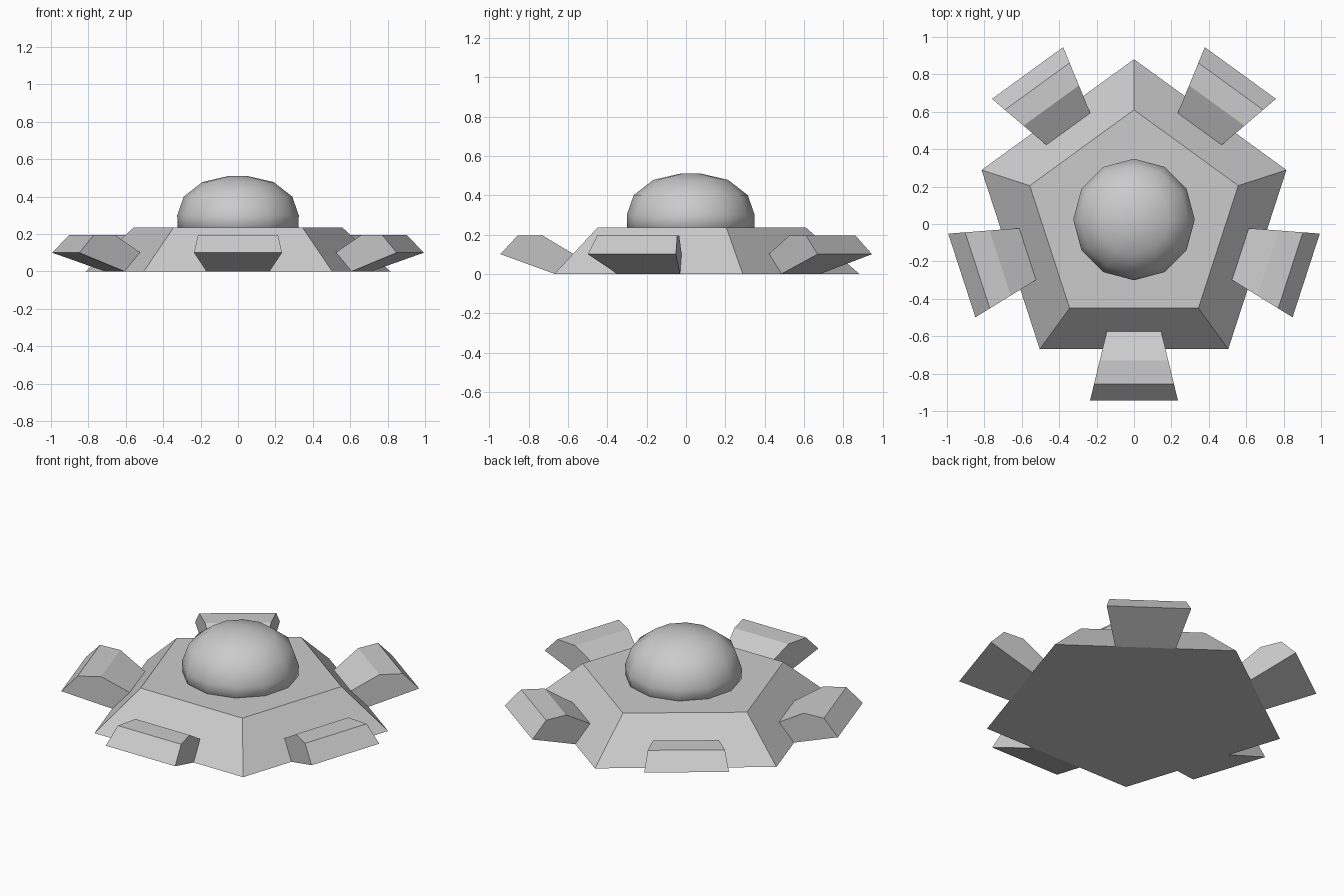
import bpy, bmesh
from math import sin, cos, pi, radians

old = bpy.data.objects.get("Cube")
if old:
    bpy.data.objects.remove(old, do_unlink=True)

CENTRE_Y = 0.024
DECK_Z = 0.235

grey = bpy.data.materials.new("light_grey")
grey.use_nodes = True
colour = (0.6, 0.6, 0.6, 1)
grey.diffuse_color = colour
grey.node_tree.nodes["Principled BSDF"].inputs["Base Color"].default_value = colour


def make_object(name, bm, smooth=False):
    bmesh.ops.recalc_face_normals(bm, faces=bm.faces[:])
    for face in bm.faces:
        face.smooth = smooth
    mesh = bpy.data.meshes.new(name)
    bm.to_mesh(mesh)
    bm.free()
    mesh.materials.append(grey)
    obj = bpy.data.objects.new(name, mesh)
    obj.location.y = CENTRE_Y
    bpy.context.collection.objects.link(obj)
    return obj


def loft(bm, rings):
    """Join matching rings of points with quads and cap both ends."""
    loops = [[bm.verts.new(p) for p in ring] for ring in rings]
    n = len(loops[0])
    for a, b in zip(loops, loops[1:]):
        for i in range(n):
            j = (i + 1) % n
            bm.faces.new((a[i], a[j], b[j], b[i]))
    bm.faces.new(loops[0])
    bm.faces.new(loops[-1])


def ring(radius, z, sides):
    angles = [pi / 2 + 2 * pi * i / sides for i in range(sides)]
    return [(radius * cos(a), radius * sin(a), z) for a in angles]


# Five-sided tapered hull
bm = bmesh.new()
loft(bm, [ring(0.857, 0, 5), ring(0.586, DECK_Z, 5)])
make_object("hull", bm)

# Rounded cabin dome, sunk slightly into the deck
bm = bmesh.new()
dome_profile = [(0.323, 0.2), (0.325, 0.3), (0.29, 0.4), (0.19, 0.478), (0.055, 0.509)]
loft(bm, [ring(r, z, 12) for r, z in dome_profile])
make_object("dome", bm, smooth=True)

# Wedge pods, one on each hull side, widening with distance from the centre
pod_profile = [(0.968, 0.1), (0.88, 0.195), (0.753, 0.195), (0.55, 0.073), (0.693, 0)]
SPREAD = 0.243
for i, name in enumerate(("front", "front_left", "back_left", "back_right", "front_right")):
    bm = bmesh.new()
    loft(bm, [[(side * SPREAD * r, -r, z) for r, z in pod_profile] for side in (-1, 1)])
    pod = make_object(name + "_pod", bm)
    pod.rotation_euler.z = radians(72 * i)
